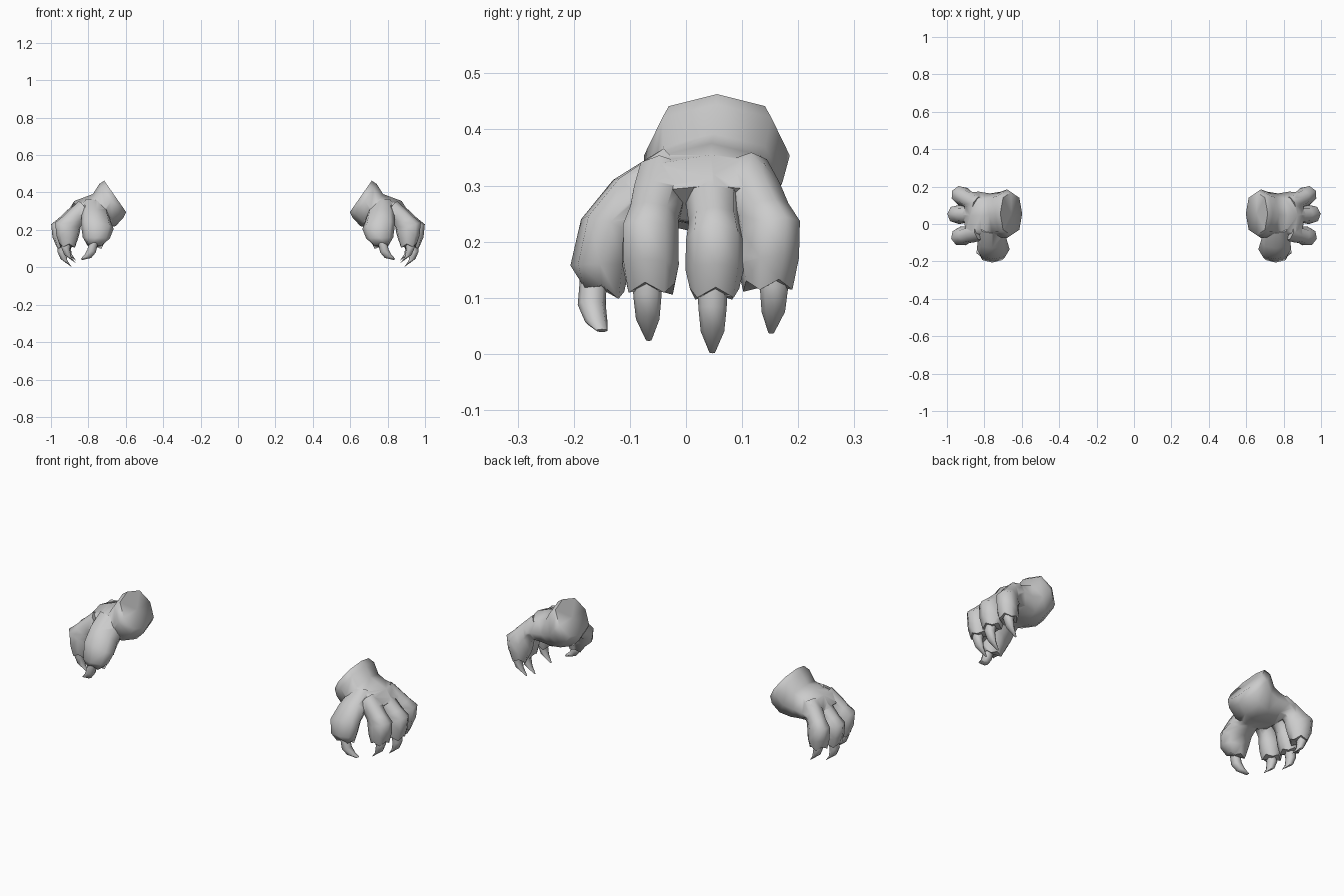
import bpy, bmesh, math
from mathutils import Vector, Matrix

if "Cube" in bpy.data.objects:
    bpy.data.objects.remove(bpy.data.objects["Cube"])

SIDES = 8


def loft(name, rings, xform=Matrix.Identity(4), power=0.85, zigzag=0.0):
    """Skin rings given as (outer x, outer z, inner x, inner z, y, half width, roll z)."""
    bm = bmesh.new()
    loops = []
    for ox, oz, ix, iz, y, hw, rz in rings:
        c = Vector(((ox + ix) / 2, y, (oz + iz) / 2))
        u = Vector(((ox - ix) / 2, 0, (oz - iz) / 2))
        v = Vector((0, hw, rz))
        loop = []
        for i in range(SIDES):
            a = 2 * math.pi * i / SIDES
            ca, sa = math.cos(a), math.sin(a)
            p = c + u * math.copysign(abs(ca) ** power, ca) + v * math.copysign(abs(sa) ** power, sa)
            loop.append(bm.verts.new(xform @ p))
        loops.append(loop)
    # Toothed edge around the claw
    for i, vert in enumerate(loops[-1]):
        vert.co.z += zigzag if i % 2 == 0 else -zigzag
    for a, b in zip(loops, loops[1:]):
        for i in range(SIDES):
            j = (i + 1) % SIDES
            bm.faces.new((a[i], a[j], b[j], b[i]))
    ends = [bm.faces.new(loops[0][::-1]), bm.faces.new(loops[-1])]
    bmesh.ops.poke(bm, faces=ends)
    bm.normal_update()
    if bm.calc_volume(signed=True) < 0:
        bmesh.ops.reverse_faces(bm, faces=bm.faces)
    me = bpy.data.meshes.new(name)
    bm.to_mesh(me)
    bm.free()
    ob = bpy.data.objects.new(name, me)
    bpy.context.collection.objects.link(ob)
    return ob


def activate(ob):
    bpy.ops.object.select_all(action='DESELECT')
    ob.select_set(True)
    bpy.context.view_layer.objects.active = ob


def fuse(body, part):
    """Union part into body; keep the part separate if the solver drops geometry."""
    backup = body.data.copy()
    m = body.modifiers.new("fuse", 'BOOLEAN')
    m.operation = 'UNION'
    m.solver = 'EXACT'
    m.object = part
    activate(body)
    bpy.ops.object.modifier_apply(modifier=m.name)
    if len(body.data.vertices) < len(backup.vertices):
        body.data = backup
        finish(part, 65)
    else:
        bpy.data.objects.remove(part)


def finish(ob, angle):
    activate(ob)
    bpy.ops.object.shade_smooth_by_angle(angle=math.radians(angle))
    m = ob.modifiers.new("mirror", 'MIRROR')
    m.use_axis[0] = True


# Palm from flared wrist to knuckles
hand = loft("hands", [
    (0.715, 0.463, 0.598, 0.295, 0.055, 0.115, 0),
    (0.742, 0.445, 0.615, 0.262, 0.055, 0.130, 0),
    (0.775, 0.392, 0.655, 0.220, 0.050, 0.122, 0),
    (0.820, 0.375, 0.720, 0.210, 0.045, 0.118, 0),
    (0.875, 0.355, 0.785, 0.225, 0.045, 0.128, 0),
    (0.910, 0.300, 0.840, 0.232, 0.045, 0.125, 0)])

# Thumb on the front side
thumb = loft("thumb", [
    (0.830, 0.335, 0.690, 0.285, -0.010, 0.040, -0.050),
    (0.835, 0.285, 0.680, 0.245, -0.085, 0.045, -0.045),
    (0.840, 0.235, 0.665, 0.205, -0.135, 0.052, -0.020),
    (0.830, 0.160, 0.685, 0.155, -0.153, 0.053, 0.000),
    (0.805, 0.115, 0.720, 0.115, -0.150, 0.040, -0.012)], zigzag=0.008)
thumb_claw = loft("thumb_claws", [
    (0.795, 0.140, 0.748, 0.130, -0.165, 0.024, 0),
    (0.805, 0.095, 0.760, 0.080, -0.168, 0.025, 0),
    (0.822, 0.065, 0.785, 0.050, -0.160, 0.020, 0),
    (0.842, 0.044, 0.832, 0.039, -0.150, 0.010, 0)])

# Three bent fingers with claws: root y, yaw, reach, lift
FINGER = [
    (0.865, 0.345, 0.800, 0.250, 0, 0.048, 0),
    (0.915, 0.300, 0.840, 0.230, 0, 0.048, 0),
    (0.955, 0.262, 0.855, 0.205, 0, 0.045, 0),
    (0.995, 0.230, 0.860, 0.175, 0, 0.051, 0),
    (0.988, 0.160, 0.870, 0.140, 0, 0.052, 0),
    (0.970, 0.110, 0.885, 0.105, 0, 0.044, 0)]
CLAW = [
    (0.958, 0.135, 0.905, 0.130, 0, 0.028, 0),
    (0.962, 0.085, 0.915, 0.075, 0, 0.025, 0),
    (0.945, 0.045, 0.908, 0.035, 0, 0.021, 0),
    (0.895, 0.008, 0.885, 0.001, 0, 0.006, 0)]
parts = [thumb]
claws = [thumb_claw]
for label, y, yaw, dx, lift in (("front", -0.035, -14, -0.012, 0.022),
                                ("middle", 0.044, 3, 0.004, 0.0),
                                ("rear", 0.086, 28, 0.0, 0.035)):
    turn = (Matrix.Translation((0.8, y, 0)) @ Matrix.Rotation(math.radians(yaw), 4, 'Z')
            @ Matrix.Translation((dx - 0.8, 0, 0)))
    parts.append(loft(label + "_finger", FINGER,
                      turn @ Matrix.Translation((0, 0, lift * 0.4)), zigzag=0.009))
    tip = turn @ Vector((0.935, 0.008 if yaw > 9 else -0.004, lift))
    hook = (Matrix.Translation(tip) @ Matrix.Rotation(math.radians(yaw * 0.2), 4, 'Z')
            @ Matrix.Translation((-0.935, 0, 0)))
    claws.append(loft(label + "_claws", CLAW, hook))

# Fuse thumb and fingers into the palm
for p in parts:
    fuse(hand, p)

finish(hand, 65)
for c in claws:
    finish(c, 65)
